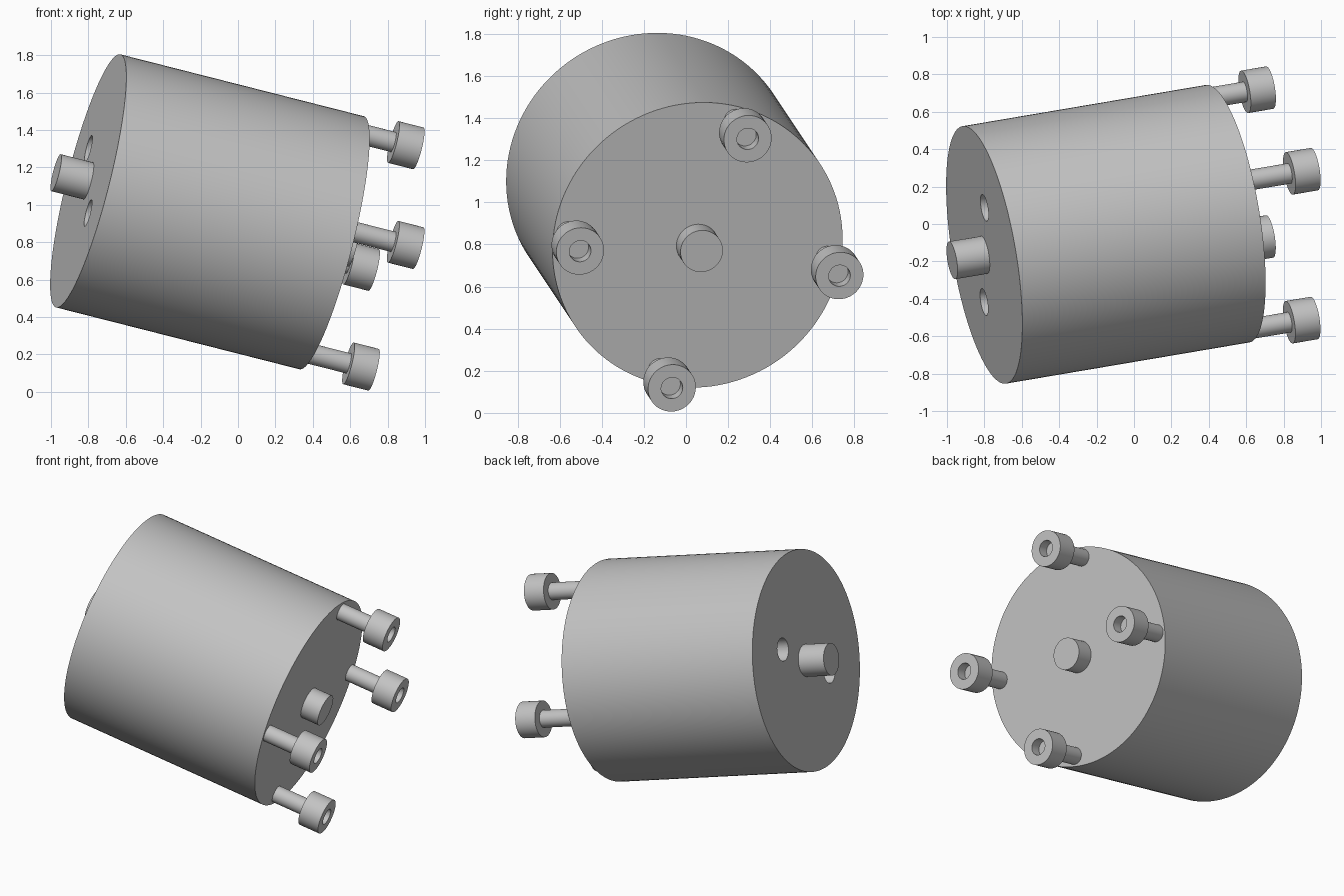
import bpy, bmesh
from math import radians, cos, sin
from mathutils import Matrix, Vector

cube = bpy.data.objects.get("Cube")
if cube:
    bpy.data.objects.remove(cube, do_unlink=True)

grey = bpy.data.materials.new("plain grey metal")
grey.use_nodes = True
COLOR = (0.55, 0.55, 0.55, 1)
grey.diffuse_color = COLOR
grey.node_tree.nodes["Principled BSDF"].inputs["Base Color"].default_value = COLOR

# Tilted frame: origin on the bolt face of the body, local z along the axis
axis = Vector((0.9565, 0.162, -0.243)).normalized()
side = Vector((0.194, 0.287, 0.941))
side = (side - axis * side.dot(axis)).normalized()
FRAME = Matrix((side, axis.cross(side), axis)).transposed().to_4x4()
FRAME.translation = (0.5, 0.055, 0.797)

LENGTH = 1.36
RADIUS = 0.698


def lathe(name, profile, radius=0, angle=0, steps=64):
    """Spin a (radius, height) profile, placed at a polar offset in the frame."""
    bm = bmesh.new()
    verts = [bm.verts.new((r, 0, z)) for r, z in profile]
    edges = [bm.edges.new(pair) for pair in zip(verts, verts[1:])]
    bmesh.ops.spin(bm, geom=verts + edges, cent=(0, 0, 0), axis=(0, 0, 1),
                   angle=radians(360), steps=steps)
    bmesh.ops.remove_doubles(bm, verts=bm.verts, dist=0.0001)
    bmesh.ops.recalc_face_normals(bm, faces=bm.faces)
    a = radians(angle)
    offset = Matrix.Translation((radius * cos(a), radius * sin(a), 0))
    bm.transform(FRAME @ offset)
    mesh = bpy.data.meshes.new(name)
    bm.to_mesh(mesh)
    bm.free()
    mesh.materials.append(grey)
    obj = bpy.data.objects.new(name, mesh)
    bpy.context.collection.objects.link(obj)
    return obj


def rod(name, r, z0, z1, **place):
    return lathe(name, [(0, z0), (r, z0), (r, z1), (0, z1)], **place)


def activate(obj):
    bpy.ops.object.select_all(action="DESELECT")
    obj.select_set(True)
    bpy.context.view_layer.objects.active = obj


# Body with two blind holes in the rear face
body = rod("body", RADIUS, -LENGTH, 0, steps=128)
for angle in (-40, 140):
    cutter = rod("hole_cutter", 0.073, -LENGTH - 0.1, -LENGTH + 0.3,
                 radius=0.305, angle=angle)
    cutter.hide_render = True
    activate(body)
    mod = body.modifiers.new("hole", "BOOLEAN")
    mod.operation = "DIFFERENCE"
    mod.solver = "EXACT"
    mod.object = cutter
    bpy.ops.object.modifier_apply(modifier=mod.name)
    bpy.data.objects.remove(cutter, do_unlink=True)
parts = [body]

# Short centre pins on both faces
parts.append(rod("front_pin", 0.102, -0.05, 0.12))
parts.append(rod("rear_pin", 0.102, -LENGTH - 0.18, -LENGTH + 0.05))

# Socket-head bolts around the rim
bolt = [(0, -0.05), (0.055, -0.05), (0.055, 0.22), (0.115, 0.22),
        (0.115, 0.36), (0.052, 0.36), (0.052, 0.29), (0, 0.29)]
for i, angle in enumerate((0, 99, 180, 279)):
    parts.append(lathe(f"bolt_{i + 1}", bolt, radius=0.63, angle=angle, steps=48))

for part in parts:
    activate(part)
    bpy.ops.object.shade_smooth_by_angle(angle=radians(30))
